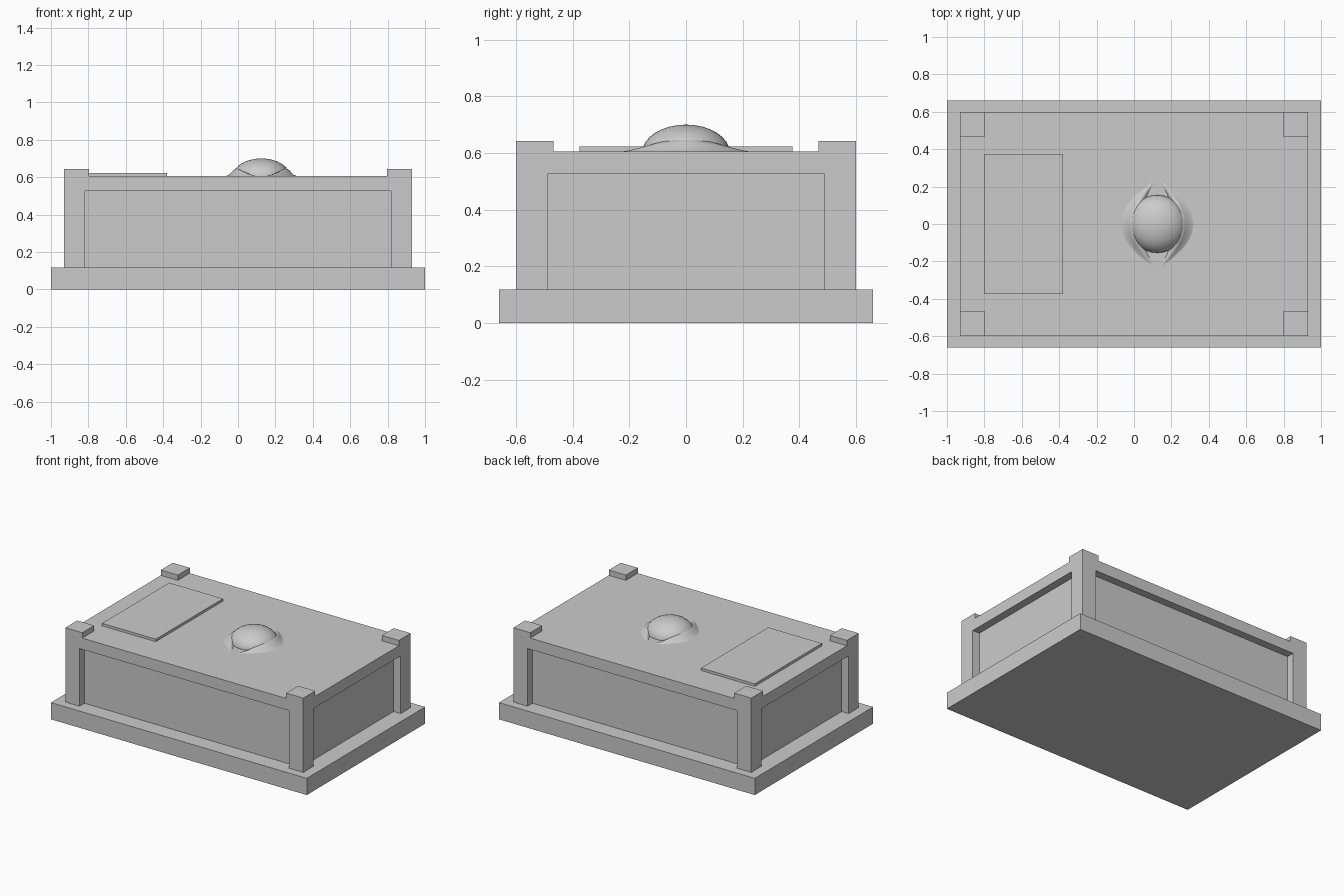
import bpy
import bmesh

if "Cube" in bpy.data.objects:
    bpy.data.objects.remove(bpy.data.objects["Cube"])


def box(name, x0, x1, y0, y1, z0, z1):
    bpy.ops.mesh.primitive_cube_add(
        size=1, location=((x0 + x1) / 2, (y0 + y1) / 2, (z0 + z1) / 2))
    ob = bpy.context.object
    ob.name = name
    ob.scale = (x1 - x0, y1 - y0, z1 - z0)
    bpy.ops.object.transform_apply(location=False, rotation=False, scale=True)
    return ob


# Main slabs and recessed body
box("base_plinth", -1, 1, -0.66, 0.66, 0, 0.118)
box("recessed_body", -0.875, 0.875, -0.545, 0.545, 0.118, 0.525)
box("top_slab", -0.93, 0.93, -0.6, 0.6, 0.525, 0.605)

# Corner posts with raised caps above them
for sx, side in ((-1, "left"), (1, "right")):
    for sy, end in ((-1, "front"), (1, "back")):
        def corner(kind, w, z0, z1):
            xs = sorted((sx * (0.93 - w), sx * 0.93))
            ys = sorted((sy * (0.6 - w), sy * 0.6))
            box(f"{end}_{side}_{kind}", *xs, *ys, z0, z1)
        corner("post", 0.112, 0.118, 0.525)
        corner("cap", 0.133, 0.605, 0.643)

# Thin plate on the left of the top
box("top_plate", -0.80, -0.38, -0.375, 0.375, 0.605, 0.623)

# Flattened dome
CX, TOP = 0.125, 0.605
bpy.ops.mesh.primitive_uv_sphere_add(segments=32, ring_count=16, radius=1,
                                     location=(CX, 0, 0.6))
dome = bpy.context.object
dome.name = "dome"
dome.scale = (0.155, 0.155, 0.1)
bpy.ops.object.transform_apply(location=False, rotation=False, scale=True)
bpy.ops.object.shade_smooth()

# Two flared lids meeting in points at the front and back of the dome
section = [(0.195, 0), (0.172, 0.2), (0.15, 0.7), (0.13, 1.0), (0.112, 0.85), (0.09, 0)]
N = 24
for sx, side in ((-1, "left"), (1, "right")):
    bm = bmesh.new()
    rows = []
    for i in range(N + 1):
        t = 2 * i / N - 1
        w = 1 - t * t
        rows.append([bm.verts.new((CX + sx * dx * w, 0.245 * t,
                                   TOP - 0.001 + 0.046 * h * w * w))
                     for dx, h in section])
    for a, b in zip(rows, rows[1:]):
        for j in range(len(section) - 1):
            bm.faces.new((a[j], b[j], b[j + 1], a[j + 1]))
    bmesh.ops.remove_doubles(bm, verts=bm.verts, dist=1e-5)
    bmesh.ops.recalc_face_normals(bm, faces=bm.faces)
    if sum(f.normal.z * f.calc_area() for f in bm.faces) < 0:
        bmesh.ops.reverse_faces(bm, faces=bm.faces)
    for f in bm.faces:
        f.smooth = True
    me = bpy.data.meshes.new(f"{side}_lid")
    bm.to_mesh(me)
    bm.free()
    bpy.context.collection.objects.link(bpy.data.objects.new(f"{side}_lid", me))
